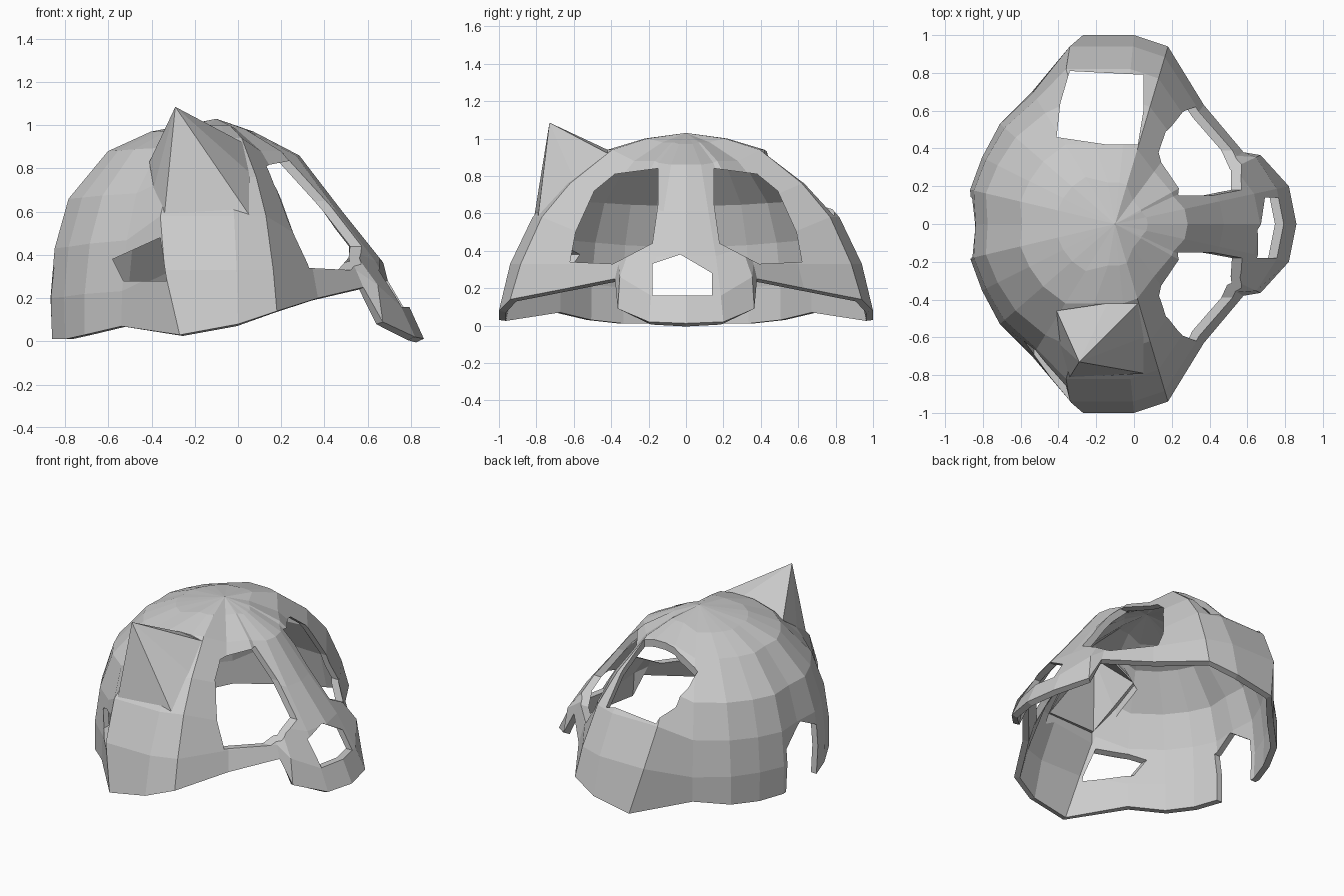
import bpy, bmesh
from mathutils import Vector
from mathutils.bvhtree import BVHTree

if "Cube" in bpy.data.objects:
    bpy.data.objects.remove(bpy.data.objects["Cube"])

APEX = Vector((-0.1, 0, 1.03))

# Rim outline of half the mask, from muzzle round to nape
RIM = [(.86, 0, .012), (.82, .2, .02), (.67, .365, .09), (.58, .38, .25), (.37, .63, .2),
       (.18, .94, .14), (0, 1, .08), (-.27, 1, .03), (-.54, .7, .07), (-.71, .53, .03),
       (-.8, .35, .01), (-.86, .18, .01), (-.85, 0, .01)]

# Dome profiles (fraction of rim radius, height), apex to just above the rim
FRONT = [(.18, .97), (.4, .86), (.6, .61), (.8, .37), (.93, .16)]
CORNER = [(.18, .98), (.4, .87), (.63, .65), (.82, .42), (.97, .26)]
CHEEK = [(.2, .98), (.44, .88), (.69, .68), (.84, .48), (.95, .33)]
SIDE = [(.22, 1.0), (.42, .94), (.66, .76), (.82, .58), (.94, .33)]
BACK = [(.4, .97), (.66, .88), (.9, .66), (.985, .43), (1.01, .2)]


def blend(p, q, t):
    return [(a + (c - a) * t, b + (d - b) * t) for (a, b), (c, d) in zip(p, q)]


PROFILES = [FRONT, FRONT, CORNER, CHEEK, CHEEK, SIDE, SIDE, SIDE,
            blend(SIDE, BACK, .75), blend(SIDE, BACK, .85), blend(SIDE, BACK, .95), BACK, BACK]


def make_object(name, bm):
    bmesh.ops.recalc_face_normals(bm, faces=bm.faces)
    mesh = bpy.data.meshes.new(name)
    bm.to_mesh(mesh)
    ob = bpy.data.objects.new(name, mesh)
    bpy.context.collection.objects.link(ob)
    return ob


def apply(ob, kind, **settings):
    bpy.context.view_layer.objects.active = ob
    m = ob.modifiers.new(kind, kind)
    for k, v in settings.items():
        setattr(m, k, v)
    bpy.ops.object.modifier_apply(modifier=m.name)


def meridian(i, sign):
    x, y, z = RIM[i]
    pts = [Vector((APEX.x + (x - APEX.x) * f, sign * y * f, h)) for f, h in PROFILES[i]]
    if i == 7:  # flank crease leans back as it rises
        for p, dx in zip(pts, (0, -.04, -.1, -.12, -.08)):
            p.x += dx
    return pts + [Vector((x, sign * y, z))]


def cut(ob, axis, poly, lo, hi):
    """Cut a prism whose outline lies across the given axis."""
    bm = bmesh.new()

    def place(p, d):
        q = list(p)
        q.insert(axis, d)
        return bm.verts.new(q)
    a, b = [[place(p, d) for p in poly] for d in (lo, hi)]
    bm.faces.new(a)
    bm.faces.new(b)
    for k in range(len(a)):
        j = (k + 1) % len(a)
        bm.faces.new((a[k], a[j], b[j], b[k]))
    cutter = make_object("cutter", bm)
    cutter.hide_render = True
    apply(ob, 'BOOLEAN', object=cutter, operation='DIFFERENCE', solver='EXACT')
    bpy.data.objects.remove(cutter)


# Mask dome
bm = bmesh.new()
order = [(i, 1) for i in range(13)] + [(i, -1) for i in range(11, 0, -1)]
cols = [[bm.verts.new(p) for p in meridian(i, s)] for i, s in order]
top = bm.verts.new(APEX)
for k, c in enumerate(cols):
    d = cols[(k + 1) % len(cols)]
    bm.faces.new((top, c[0], d[0]))
    for r in range(len(c) - 1):
        bm.faces.new((c[r], c[r + 1], d[r + 1], d[r]))
bmesh.ops.recalc_face_normals(bm, faces=bm.faces)
tree = BVHTree.FromBMesh(bm)
dome = make_object("mask_shell", bm)
apply(dome, 'SOLIDIFY', thickness=.04, offset=-1)

# Eye openings and ear openings on both sides
EYE = [(.15, .84), (.38, .81), (.49, .72), (.59, .5), (.62, .34), (.39, .33), (.18, .44), (.15, .65)]
EAR = [(-.41, .46), (-.14, .42), (.02, .42), (.05, .6), (.05, .79), (-.34, .81), (-.39, .64)]
for s in (1, -1):
    cut(dome, 0, [(y * s, z) for y, z in EYE], .02, 1.2)
    cut(dome, 2, [(x, y * s) for x, y in EAR], .4, 1.4)

# Nose opening, nape notch and side opening
cut(dome, 0, [(-.18, .16), (.14, .16), (.14, .28), (-.03, .38), (-.18, .33)], .5, 1.2)
cut(dome, 0, [(-.17, -.2), (-.19, .34), (-.03, .42), (.14, .3), (.15, -.2)], -1.2, -.6)
cut(dome, 1, [(-.53, .28), (-.33, .28), (-.36, .48), (-.58, .38)], -1.2, -.4)

# Pointed ear on the near side, seated on the dome
bm = bmesh.new()
tip = bm.verts.new((-.29, -.73, 1.085))
base = [bm.verts.new(tree.ray_cast(Vector((x, -y, 3)), Vector((0, 0, -1)))[0]) for x, y in EAR]
for k in range(len(base)):
    bm.faces.new((tip, base[k], base[(k + 1) % len(base)]))
ear = make_object("ear", bm)
apply(ear, 'SOLIDIFY', thickness=.03, offset=-1)
